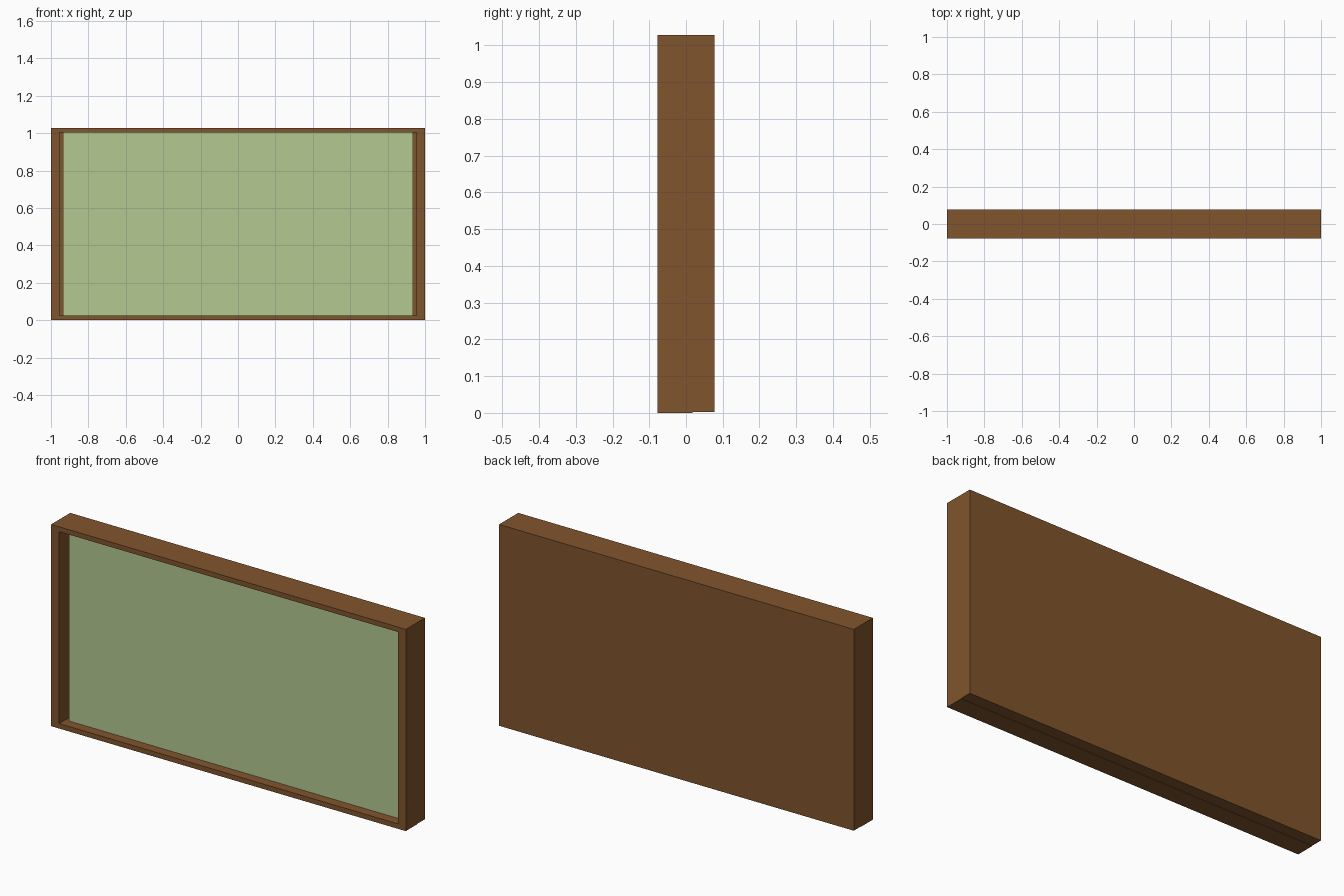
import bpy, bmesh
from mathutils import Vector

if "Cube" in bpy.data.objects:
    bpy.data.objects.remove(bpy.data.objects["Cube"])


def material(name, rgb):
    m = bpy.data.materials.new(name)
    m.diffuse_color = (*rgb, 1)
    m.use_nodes = True
    m.node_tree.nodes["Principled BSDF"].inputs["Base Color"].default_value = m.diffuse_color
    return m


wood = material("brown wood", (0.216, 0.091, 0.026))
green = material("pale green", (0.456, 0.578, 0.283))


def box(name, lo, hi, mat):
    """Axis-aligned box between two corners."""
    lo, hi = Vector(lo), Vector(hi)
    bm = bmesh.new()
    bmesh.ops.create_cube(bm, size=1)
    for v in bm.verts:
        v.co = Vector([(lo[i] + hi[i]) / 2 + v.co[i] * (hi[i] - lo[i]) for i in range(3)])
    me = bpy.data.meshes.new(name)
    bm.to_mesh(me)
    bm.free()
    me.materials.append(mat)
    ob = bpy.data.objects.new(name, me)
    bpy.context.collection.objects.link(ob)
    return ob


FRONT, SEAM, BACK = -0.077, 0.018, 0.077   # depth planes
H, RAIL, STILE = 1.028, 0.025, 0.045       # height, bar widths

# Back board, raised slightly above the bottom rail's underside
box("back_board", (-1, SEAM, 0.002), (1, BACK, H), wood)

# Top and bottom rails
box("bottom_rail", (-1, FRONT, 0), (1, SEAM, RAIL), wood)
box("top_rail", (-1, FRONT, H - RAIL), (1, SEAM, H), wood)

# Side stiles between the rails
for side, name in ((-1, "left_stile"), (1, "right_stile")):
    a, b = sorted((side, side * (1 - STILE)))
    box(name, (a, FRONT, RAIL), (b, SEAM, H - RAIL), wood)

# Recessed writing panel, with a narrow gap at each side
box("board_panel", (-0.935, -0.027, RAIL), (0.935, SEAM, H - RAIL), green)
